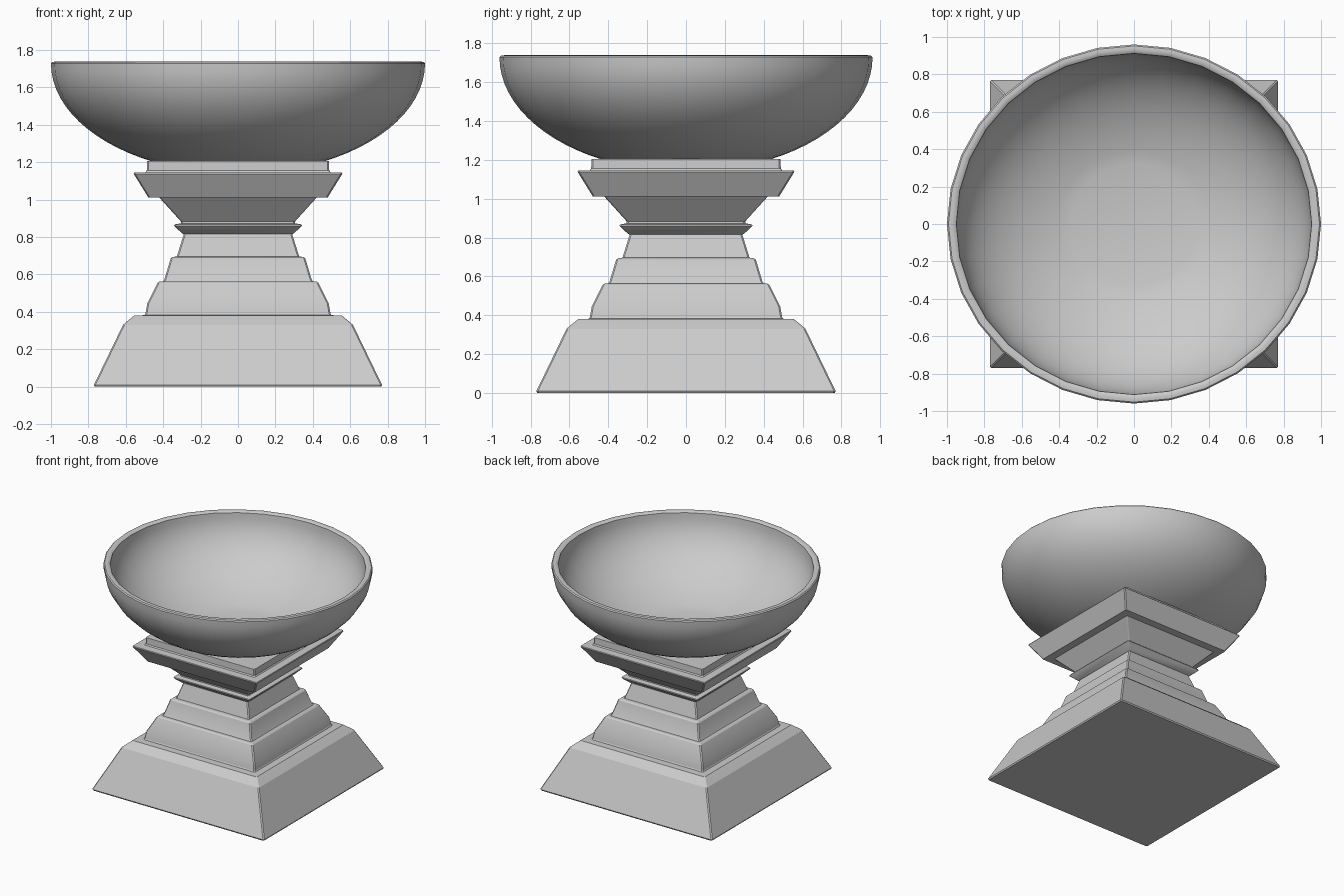
import bpy, bmesh
from math import sin, cos, pi, radians, acos, asin

if "Cube" in bpy.data.objects:
    bpy.data.objects.remove(bpy.data.objects["Cube"])


def loft(name, rings, smooth):
    """Skin a stack of rings with quads and cap both ends."""
    bm = bmesh.new()
    loops = [[bm.verts.new(p) for p in ring] for ring in rings]
    n = len(loops[0])
    for a, b in zip(loops, loops[1:]):
        for i in range(n):
            j = (i + 1) % n
            bm.faces.new((a[i], a[j], b[j], b[i]))
    bm.faces.new(loops[0])
    bm.faces.new(loops[-1])
    bmesh.ops.recalc_face_normals(bm, faces=bm.faces)
    mesh = bpy.data.meshes.new(name)
    bm.to_mesh(mesh)
    bm.free()
    ob = bpy.data.objects.new(name, mesh)
    bpy.context.collection.objects.link(ob)
    if smooth:
        bpy.ops.object.select_all(action='DESELECT')
        ob.select_set(True)
        bpy.context.view_layer.objects.active = ob
        bpy.ops.object.shade_smooth_by_angle(angle=radians(smooth))
    return ob


def square(h, z, c=0.008):
    """Square ring with slightly chamfered corners."""
    k = h - c
    return [(h, -k, z), (h, k, z), (k, h, z), (-k, h, z),
            (-h, k, z), (-h, -k, z), (-k, -h, z), (k, -h, z)]


def ellipse(r, z, n=32):
    """Bowl ring, slightly narrower front to back."""
    return [(r * cos(2 * pi * i / n), 0.96 * r * sin(2 * pi * i / n), z)
            for i in range(n)]


# Stepped square pedestal: half width, height
pedestal_profile = [
    (0.765, 0.0), (0.77, 0.01), (0.615, 0.33), (0.592, 0.35), (0.555, 0.38),
    (0.50, 0.382), (0.495, 0.39), (0.485, 0.445), (0.43, 0.555), (0.42, 0.562),
    (0.40, 0.563), (0.393, 0.575), (0.36, 0.685), (0.35, 0.693),
    (0.327, 0.696), (0.29, 0.815), (0.30, 0.82), (0.342, 0.86), (0.34, 0.867),
    (0.305, 0.873), (0.305, 0.883), (0.42, 1.01), (0.48, 1.012),
    (0.558, 1.138), (0.555, 1.144), (0.495, 1.146), (0.488, 1.155),
    (0.486, 1.205)]
loft("pedestal", [square(h, z) for h, z in pedestal_profile], 20)

# Bowl: inner wall, rounded rim, outer wall
RIM = 1.728
t0, t1 = asin(0.335 / 0.95), acos((RIM - 1.2) / 0.59)
inner = []
for i in range(15):
    t = t0 + (pi / 2 - t0) * i / 14
    inner.append((0.95 * sin(t), RIM - 0.555 * cos(t)))
rim = [(0.958, 1.734), (0.975, 1.738), (0.992, 1.736)]
outer = []
for i in range(15):
    t = pi / 2 + (t1 - pi / 2) * i / 14
    outer.append((sin(t), RIM - 0.59 * cos(t)))
loft("bowl", [ellipse(r, z) for r, z in inner + rim + outer], 35)
